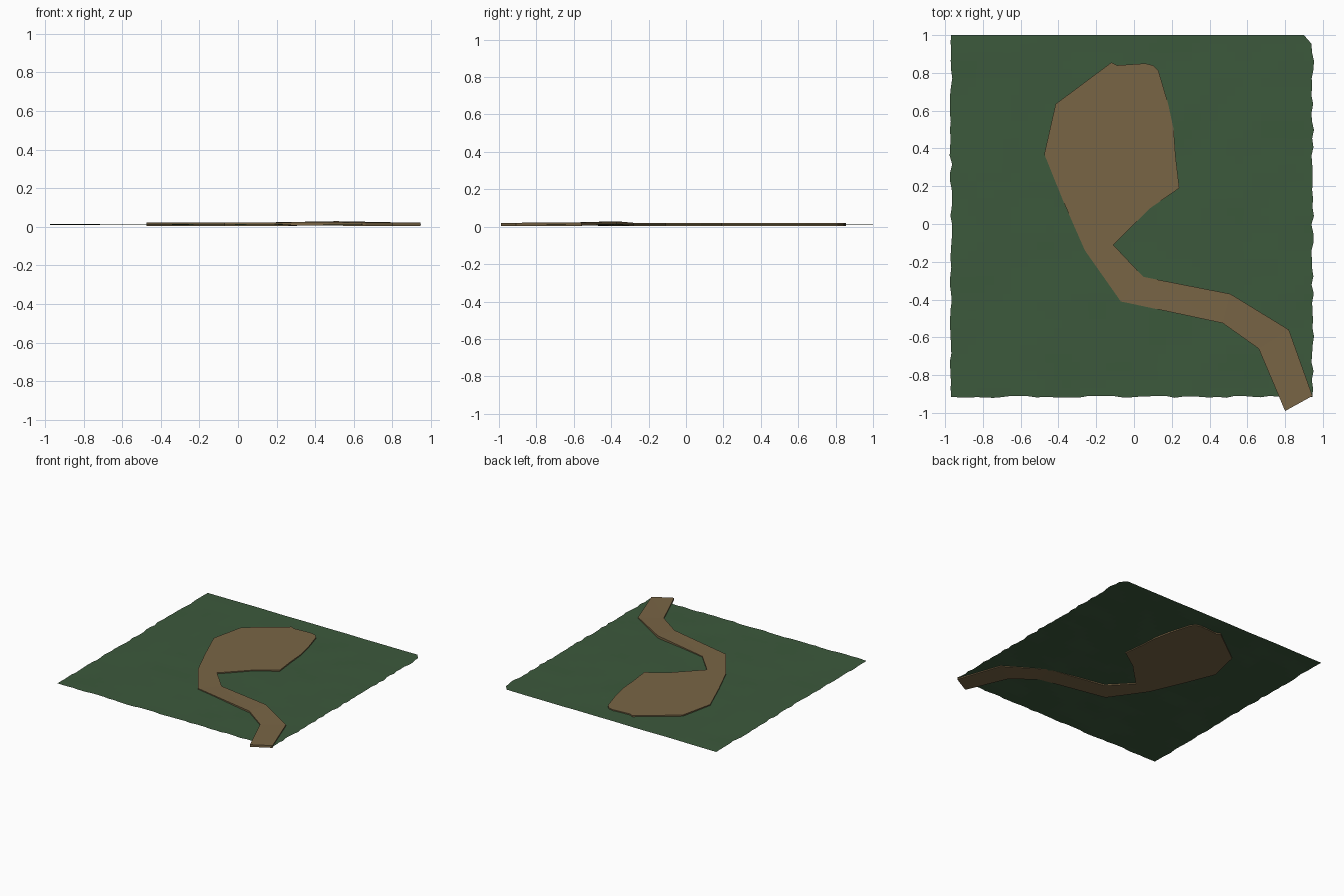
import bpy, bmesh, random
from mathutils import Vector, noise

if "Cube" in bpy.data.objects:
    bpy.data.objects.remove(bpy.data.objects["Cube"])

random.seed(4)


def material(name, rgb):
    m = bpy.data.materials.new(name)
    m.diffuse_color = (*rgb, 1)
    m.use_nodes = True
    m.node_tree.nodes["Principled BSDF"].inputs["Base Color"].default_value = m.diffuse_color
    return m


def finish(bm, name, mat):
    me = bpy.data.meshes.new(name)
    bm.to_mesh(me)
    bm.free()
    ob = bpy.data.objects.new(name, me)
    me.materials.append(mat)
    bpy.context.collection.objects.link(ob)
    return ob


# Grass sheet: fine grid with slight relief, ragged edges and one clipped corner
X0, X1, Y0, Y1, N = -0.97, 0.945, -0.915, 1.0, 42
bm = bmesh.new()
rows = []
for j in range(N + 1):
    row = []
    for i in range(N + 1):
        x = X0 + (X1 - X0) * i / N
        y = Y0 + (Y1 - Y0) * j / N
        z = 0.0125 + 0.0035 * noise.noise(Vector((x * 4, y * 4, 2.7)))
        if 0 < i < N or 0 < j < N:
            if i in (0, N):
                x += random.uniform(-0.006, 0.008)
            if j == 0:
                y += random.uniform(-0.006, 0.006)
        row.append(bm.verts.new((x, y, z)))
    rows.append(row)
for j in range(N):
    for i in range(N):
        a, b = rows[j][i], rows[j][i + 1]
        c, d = rows[j + 1][i + 1], rows[j + 1][i]
        if i == N - 1 and j == N - 1:
            bm.faces.new((a, b, d))
        else:
            bm.faces.new((a, b, c, d))
bmesh.ops.delete(bm, geom=[v for v in bm.verts if not v.link_faces], context='VERTS')
finish(bm, "grass_ground", material("grass", (0.045, 0.10, 0.045)))

# Dirt clearing and winding path: thin slab drawn from its outline
outline = [(-0.12, 0.855), (-0.415, 0.635), (-0.475, 0.37), (-0.37, 0.11),
           (-0.26, -0.14), (-0.07, -0.41), (0.47, -0.525), (0.66, -0.66),
           (0.80, -0.99), (0.945, -0.91), (0.82, -0.56), (0.51, -0.37),
           (0.05, -0.28), (-0.11, -0.11), (0.08, 0.08), (0.24, 0.19),
           (0.22, 0.36), (0.21, 0.5), (0.18, 0.64), (0.13, 0.81),
           (0.10, 0.84), (0.06, 0.85), (-0.09, 0.84)]
raised = {6: 0.004, 11: 0.008, 10: 0.002}
bm = bmesh.new()
layers = [[bm.verts.new((x, y, z + raised.get(k, 0))) for k, (x, y) in enumerate(outline)]
          for z in (0.003, 0.021)]
low, high = layers
bm.faces.new(high)
bm.faces.new(low[::-1])
for k in range(len(outline)):
    n = (k + 1) % len(outline)
    bm.faces.new((low[k], low[n], high[n], high[k]))
bmesh.ops.triangulate(bm, faces=[f for f in bm.faces if len(f.verts) > 4])
finish(bm, "dirt_path", material("dirt", (0.19, 0.13, 0.06)))
